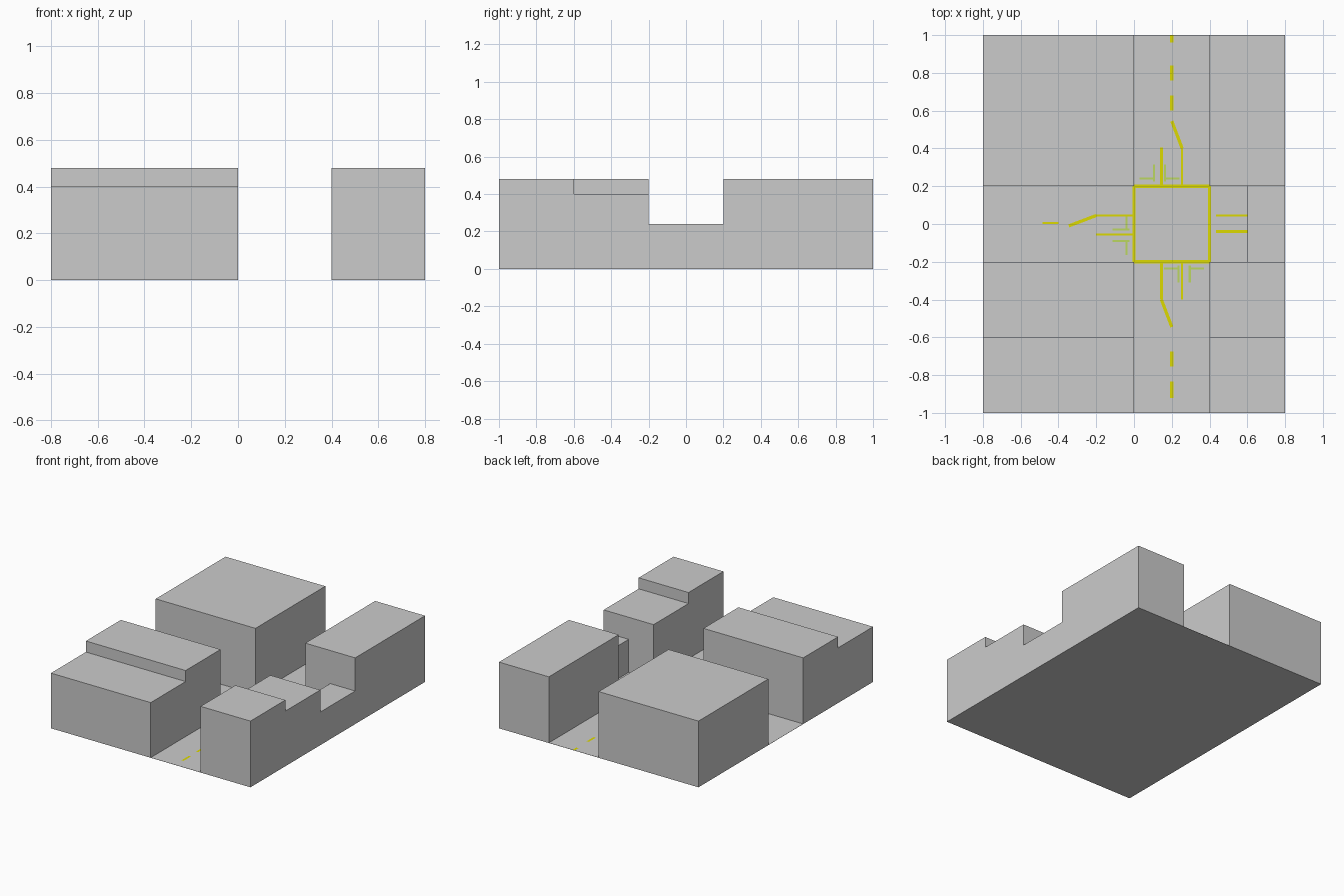
import bpy
import bmesh
from mathutils import Vector

cube = bpy.data.objects.get("Cube")
if cube:
    bpy.data.objects.remove(cube, do_unlink=True)


def make_material(name, color):
    mat = bpy.data.materials.new(name)
    mat.use_nodes = True
    mat.diffuse_color = (*color, 1)
    mat.node_tree.nodes["Principled BSDF"].inputs["Base Color"].default_value = (*color, 1)
    return mat


GREY = make_material("concrete grey", (0.6, 0.6, 0.6))
YELLOW = make_material("road yellow", (0.72, 0.7, 0.0))
GREEN = make_material("arrow green", (0.5, 0.68, 0.12))


def finish(name, bm, mat):
    bmesh.ops.recalc_face_normals(bm, faces=bm.faces)
    mesh = bpy.data.meshes.new(name)
    bm.to_mesh(mesh)
    bm.free()
    mesh.materials.append(mat)
    obj = bpy.data.objects.new(name, mesh)
    bpy.context.collection.objects.link(obj)


def block(name, xs, profile):
    """Extrude a (y, z) side profile from xs[0] to xs[1]."""
    bm = bmesh.new()
    face = bm.faces.new([bm.verts.new((xs[0], y, z)) for y, z in profile])
    ext = bmesh.ops.extrude_face_region(bm, geom=[face])["geom"]
    moved = [v for v in ext if isinstance(v, bmesh.types.BMVert)]
    bmesh.ops.translate(bm, verts=moved, vec=(xs[1] - xs[0], 0, 0))
    finish(name, bm, GREY)


def box(name, xs, ys, height):
    block(name, xs, [(ys[0], 0), (ys[1], 0), (ys[1], height), (ys[0], height)])


def stripes(name, paths, mat, z=0.003):
    """Thin flat road lines; each path is (width, points)."""
    bm = bmesh.new()
    for width, points in paths:
        pts = [Vector((x, y, z)) for x, y in points]
        for a, b in zip(pts, pts[1:]):
            d = (b - a).normalized()
            side = Vector((-d.y, d.x, 0)) * width / 2
            bm.faces.new([bm.verts.new(p) for p in (a - side, b - side, b + side, a + side)])
    finish(name, bm, mat)
    for poly in bpy.data.objects[name].data.polygons:
        if poly.normal.z < 0:
            poly.flip()


# Ground sheet
box("ground", (-0.8, 0.8), (-1, 1), 0.001)

# Building blocks around the crossing
LOW, TALL = 0.4, 0.48
box("back_right_building", (-0.8, 0), (0.2, 1), TALL)
box("back_left_building", (0.4, 0.8), (0.2, 1), TALL)
block("front_right_building", (-0.8, 0),
      [(-1, 0), (-0.2, 0), (-0.2, TALL), (-0.6, TALL), (-0.6, LOW), (-1, LOW)])
block("front_left_building", (0.4, 0.8),
      [(-1, 0), (-0.2, 0), (-0.2, LOW), (-0.6, LOW), (-0.6, TALL), (-1, TALL)])
box("low_end_building", (0.6, 0.8), (-0.2, 0.2), 0.24)

# Yellow outline of the crossing
WIDE, THIN = 0.017, 0.011
e = WIDE / 2
stripes("crossing_outline", [
    (WIDE, [(0, -0.2 - e), (0, 0.2 + e)]), (WIDE, [(0.4, -0.2 - e), (0.4, 0.2 + e)]),
    (WIDE, [(0, 0.2), (0.4, 0.2)]), (WIDE, [(0, -0.2), (0.4, -0.2)])], YELLOW)

# Lane lines in each street
stripes("back_lane_lines", [
    (WIDE, [(0.2, 0.545), (0.255, 0.4)]), (THIN, [(0.255, 0.4), (0.255, 0.2)]),
    (WIDE, [(0.145, 0.405), (0.145, 0.2)])], YELLOW)
stripes("front_lane_lines", [
    (WIDE, [(0.145, -0.2), (0.145, -0.4), (0.2, -0.545)]),
    (THIN, [(0.255, -0.2), (0.255, -0.4)])], YELLOW)
stripes("right_lane_lines", [
    (THIN, [(0, 0.045), (-0.2, 0.045)]), (WIDE, [(-0.2, 0.045), (-0.345, -0.01)]),
    (THIN, [(0, -0.055), (-0.2, -0.055)])], YELLOW)
stripes("left_lane_lines", [
    (THIN, [(0.435, 0.045), (0.6, 0.045)]), (WIDE, [(0.435, -0.04), (0.6, -0.04)])], YELLOW)

# Dashed centre lines
dashes = [(0.96, 1), (0.76, 0.84), (0.6, 0.68), (-0.755, -0.675), (-0.92, -0.835)]
stripes("centre_dashes", [(WIDE, [(0.2, a), (0.2, b)]) for a, b in dashes]
        + [(THIN, [(-0.485, 0.005), (-0.4, 0.005)])], YELLOW)


# Green turn arrows: a stem running back from the crossing with a bar to one side
def arrow_pair(name, centre, along, gap=0.03, stem=0.075, bar=0.075):
    c, a = Vector(centre), Vector(along)
    s = Vector((-a.y, a.x))
    paths = []
    for sign in (-1, 1):
        corner = c + s * gap * sign
        paths.append((THIN, [corner - a * 0.015, corner + a * stem]))
        paths.append((THIN, [corner, corner + s * bar * sign]))
    stripes(name, paths, GREEN, z=0.002)


arrow_pair("back_arrows", (0.135, 0.24), (0, 1))
arrow_pair("front_arrows", (0.265, -0.235), (0, -1))
arrow_pair("right_arrows", (-0.04, -0.06), (-1, 0))
